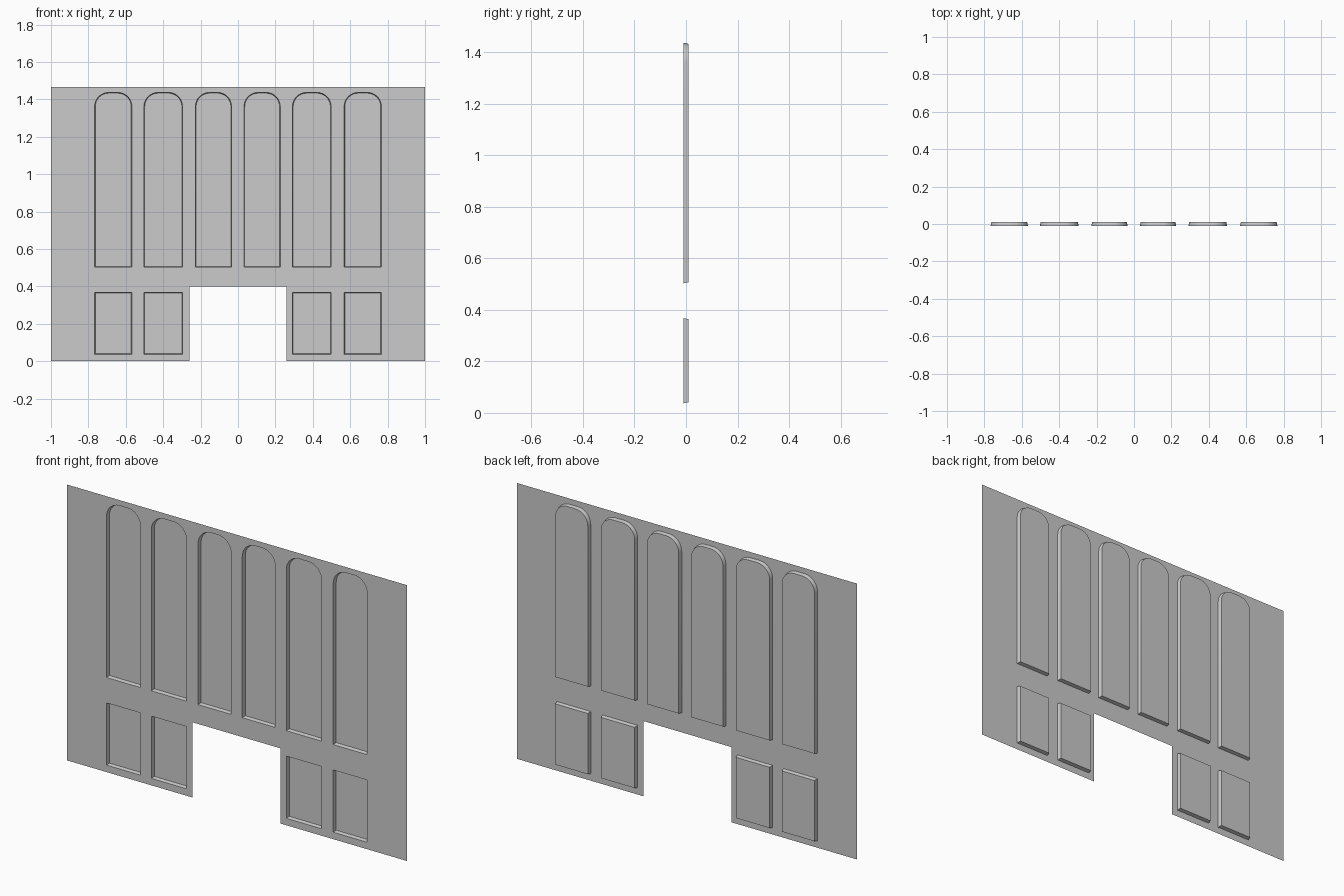
import bpy, bmesh, math

if "Cube" in bpy.data.objects:
    bpy.data.objects.remove(bpy.data.objects["Cube"])

FRONT, BACK = -0.01, 0.01   # sheet plane and recessed panel plane
TAPER = 0.004               # draft of the recess walls


def panel_outline(x0, x1, z0, z1, r=0.0, inset=0.0):
    """Panel profile in x/z, with rounded upper corners when r > 0."""
    x0, x1, z0, z1 = x0 + inset, x1 - inset, z0 + inset, z1 - inset
    pts = [(x0, z0), (x1, z0)]
    if r == 0:
        return pts + [(x1, z1), (x0, z1)]
    r -= inset
    steps = 8
    for cx, start in ((x1 - r, 0), (x0 + r, 90)):
        for i in range(steps + 1):
            a = math.radians(start + 90 * i / steps)
            pts.append((cx + r * math.cos(a), z1 - r + r * math.sin(a)))
    return pts


def loop(bm, pts, y):
    verts = [bm.verts.new((x, y, z)) for x, z in pts]
    edges = [bm.edges.new((v, verts[(i + 1) % len(verts)])) for i, v in enumerate(verts)]
    return verts, edges


# Panel positions: tall arched row and short rectangular row
columns = [(-0.767, -0.567), (-0.503, -0.296), (-0.228, -0.034),
           (0.032, 0.226), (0.291, 0.498), (0.567, 0.767)]
panels = [(a, b, 0.503, 1.437, 0.076) for a, b in columns]
panels += [(a, b, 0.037, 0.368, 0.0) for a, b in columns if abs(a + b) > 0.5]

bm = bmesh.new()

# Outer sheet outline with the doorway notch
outline = [(-1, 0), (-0.26, 0), (-0.26, 0.4), (0.258, 0.4), (0.258, 0),
           (1, 0), (1, 1.467), (-1, 1.467)]
_, sheet_edges = loop(bm, outline, FRONT)
rims = []
for p in panels:
    verts, edges = loop(bm, panel_outline(*p), FRONT)
    rims.append(verts)
    sheet_edges += edges

# Flat sheet around the panel openings
bmesh.ops.triangle_fill(bm, use_beauty=True, use_dissolve=False,
                        edges=sheet_edges, normal=(0, -1, 0))

# Recess walls and panel floors
for p, rim in zip(panels, rims):
    floor, _ = loop(bm, panel_outline(*p, inset=TAPER), BACK)
    n = len(rim)
    for i in range(n):
        j = (i + 1) % n
        bm.faces.new((rim[i], rim[j], floor[j], floor[i]))
    bm.faces.new(floor)

# Consistent normals facing the front
bmesh.ops.recalc_face_normals(bm, faces=bm.faces)
bm.normal_update()
if sum(f.normal.y * f.calc_area() for f in bm.faces) > 0:
    bmesh.ops.reverse_faces(bm, faces=bm.faces)

mesh = bpy.data.meshes.new("panelled_wall")
bm.to_mesh(mesh)
bm.free()
wall = bpy.data.objects.new("panelled_wall", mesh)
bpy.context.collection.objects.link(wall)

# Smooth the arch walls, keep the edges sharp
bpy.context.view_layer.objects.active = wall
wall.select_set(True)
bpy.ops.object.shade_smooth_by_angle(angle=math.radians(30))
